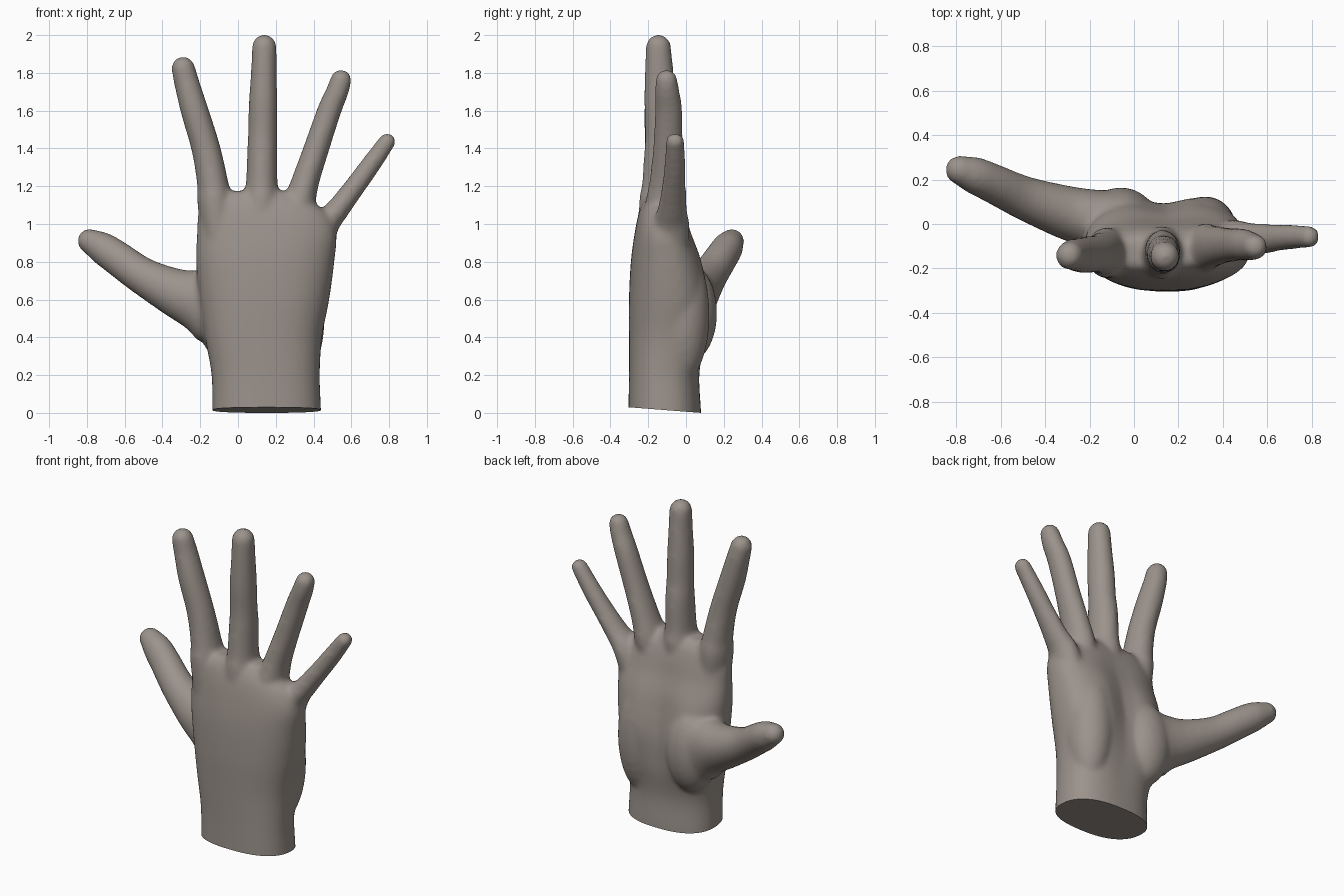
import bpy, bmesh, math
from mathutils import Vector

if "Cube" in bpy.data.objects:
    bpy.data.objects.remove(bpy.data.objects["Cube"])

skin = bpy.data.materials.new("taupe grey")
skin.diffuse_color = (0.33, 0.29, 0.26, 1)
skin.use_nodes = True
skin.node_tree.nodes["Principled BSDF"].inputs["Base Color"].default_value = skin.diffuse_color

bm = bmesh.new()


def spline(keys, steps=5):
    """Catmull-Rom interpolation of key tuples."""
    out = []
    n = len(keys)
    for i in range(n - 1):
        p = [keys[max(0, min(n - 1, i + k))] for k in (-1, 0, 1, 2)]
        for s in range(steps):
            t = s / steps
            out.append([0.5 * (2 * b + (c - a) * t + (2 * a - 5 * b + 4 * c - d) * t * t
                               + (3 * b - a - 3 * c + d) * t ** 3) for a, b, c, d in zip(*p)])
    out.append(list(keys[-1]))
    return out


def loft(rings):
    """Closed skin through a list of equal-length point rings."""
    vs = [[bm.verts.new(p) for p in r] for r in rings]
    n = len(vs[0])
    for a, b in zip(vs, vs[1:]):
        for i in range(n):
            j = (i + 1) % n
            bm.faces.new((a[i], a[j], b[j], b[i]))
    bm.faces.new(vs[0][::-1])
    bm.faces.new(vs[-1])


def digit(keys, n=24):
    """Tapering round-tipped tube; keys are x, y, z, width radius, depth radius."""
    pts = spline(keys)
    pos = [Vector(p[:3]) for p in pts]
    stations = []
    for i, p in enumerate(pts):
        d = (pos[min(i + 1, len(pos) - 1)] - pos[max(i - 1, 0)]).normalized()
        stations.append((pos[i], d, p[3], p[4]))
    c, d, a, b = stations[-1]
    for k in range(1, 6):
        t = k * math.pi / 2 / 5.3
        stations.append((c + d * a * math.sin(t), d, a * math.cos(t), b * math.cos(t)))
    rings = []
    for c, d, a, b in stations:
        side = Vector((0, 1, 0)).cross(d).normalized()
        up = d.cross(side)
        rings.append([c + side * a * math.cos(2 * math.pi * i / n)
                      + up * b * math.sin(2 * math.pi * i / n) for i in range(n)])
    loft(rings)


# palm and wrist: z, x min, x max, y min, y max, with a hollow on the palm side
palm = [(-0.15, -0.135, 0.44, -0.305, 0.08), (0, -0.137, 0.44, -0.305, 0.08),
        (0.2, -0.14, 0.433, -0.302, 0.075), (0.4, -0.175, 0.445, -0.302, 0.115),
        (0.6, -0.205, 0.483, -0.302, 0.135), (0.8, -0.222, 0.51, -0.292, 0.095),
        (0.95, -0.217, 0.52, -0.272, 0.035), (1.06, -0.21, 0.47, -0.25, 0.0),
        (1.13, -0.18, 0.37, -0.225, -0.03), (1.175, -0.13, 0.31, -0.19, -0.07)]
rings = []
for z, x0, x1, y0, y1 in spline(palm):
    ring = []
    for i in range(48):
        t = 2 * math.pi * i / 48
        c, s = math.cos(t), math.sin(t)
        x = (x0 + x1) / 2 + (x1 - x0) / 2 * math.copysign(abs(c) ** 0.8, c)
        y = (y0 + y1) / 2 + (y1 - y0) / 2 * math.copysign(abs(s) ** 0.85, s)
        if s > 0:
            y -= 0.05 * s * math.exp(-((x - 0.13) / 0.11) ** 2 - ((z - 0.65) / 0.3) ** 2)
        ring.append((x, y, z))
    rings.append(ring)
loft(rings)

# index, middle, ring and little fingers
digit([(-0.09, -0.14, 0.8, 0.08, 0.1), (-0.122, -0.13, 1.1, 0.092, 0.115),
       (-0.135, -0.13, 1.22, 0.083, 0.1), (-0.17, -0.135, 1.4, 0.077, 0.085),
       (-0.23, -0.14, 1.6, 0.074, 0.082), (-0.272, -0.138, 1.75, 0.067, 0.072),
       (-0.29, -0.142, 1.825, 0.063, 0.065)])
digit([(0.12, -0.15, 0.8, 0.08, 0.1), (0.125, -0.13, 1.1, 0.095, 0.12),
       (0.126, -0.128, 1.22, 0.084, 0.105), (0.129, -0.125, 1.4, 0.08, 0.096),
       (0.131, -0.13, 1.5, 0.077, 0.086), (0.133, -0.137, 1.65, 0.076, 0.085),
       (0.137, -0.142, 1.8, 0.069, 0.077), (0.139, -0.146, 1.938, 0.066, 0.067)])
digit([(0.26, -0.13, 0.8, 0.08, 0.1), (0.318, -0.108, 1.08, 0.086, 0.11),
       (0.355, -0.1, 1.22, 0.074, 0.095), (0.415, -0.095, 1.4, 0.068, 0.08),
       (0.483, -0.092, 1.6, 0.064, 0.073), (0.525, -0.1, 1.7, 0.06, 0.066),
       (0.545, -0.103, 1.762, 0.057, 0.058)])
digit([(0.38, -0.1, 0.75, 0.08, 0.11), (0.455, -0.08, 0.98, 0.075, 0.1),
       (0.53, -0.072, 1.08, 0.062, 0.078), (0.62, -0.064, 1.2, 0.056, 0.064),
       (0.7, -0.058, 1.31, 0.053, 0.057), (0.79, -0.058, 1.437, 0.046, 0.05)])

# thumb with its fleshy root and web
digit([(0.02, -0.02, 0.5, 0.16, 0.12), (-0.13, 0.01, 0.57, 0.205, 0.14),
       (-0.22, 0.03, 0.6, 0.165, 0.13), (-0.33, 0.06, 0.637, 0.13, 0.118),
       (-0.5, 0.12, 0.722, 0.1, 0.098), (-0.64, 0.185, 0.82, 0.092, 0.088),
       (-0.72, 0.22, 0.874, 0.085, 0.083), (-0.785, 0.243, 0.91, 0.066, 0.066)])


def mound(centre, radii):
    ball = bmesh.ops.create_uvsphere(bm, u_segments=32, v_segments=16, radius=1)["verts"]
    for v in ball:
        v.co = Vector(centre) + Vector(a * b for a, b in zip(v.co, radii))


# muscle mounds at thumb side and little-finger side of the palm
mound((-0.06, 0.02, 0.53), (0.16, 0.145, 0.26))
mound((0.32, -0.02, 0.52), (0.14, 0.145, 0.36))

bmesh.ops.recalc_face_normals(bm, faces=bm.faces)
mesh = bpy.data.meshes.new("hand")
bm.to_mesh(mesh)
bm.free()
hand = bpy.data.objects.new("hand", mesh)
bpy.context.collection.objects.link(hand)

# fuse all parts into one soft skin
fuse = hand.modifiers.new("fuse", "REMESH")
fuse.mode = "VOXEL"
fuse.voxel_size = 0.014
soft = hand.modifiers.new("soften", "SMOOTH")
soft.factor = 0.5
soft.iterations = 12
skin_mesh = bpy.data.meshes.new_from_object(hand.evaluated_get(bpy.context.evaluated_depsgraph_get()))
hand.modifiers.clear()

# slice the wrist off on its slight slant and cap it
bm = bmesh.new()
bm.from_mesh(skin_mesh)
cut = bmesh.ops.bisect_plane(bm, geom=bm.verts[:] + bm.edges[:] + bm.faces[:],
                             plane_co=(0, 0.08, 0), plane_no=(0, 0.03, 0.385), clear_inner=True)
bmesh.ops.contextual_create(bm, geom=[e for e in cut["geom_cut"] if isinstance(e, bmesh.types.BMEdge)])
bmesh.ops.recalc_face_normals(bm, faces=bm.faces)
bm.to_mesh(skin_mesh)
bm.free()
hand.data = skin_mesh
skin_mesh.materials.clear()
skin_mesh.materials.append(skin)

bpy.context.view_layer.objects.active = hand
hand.select_set(True)
bpy.ops.object.shade_smooth_by_angle(angle=math.radians(40))
